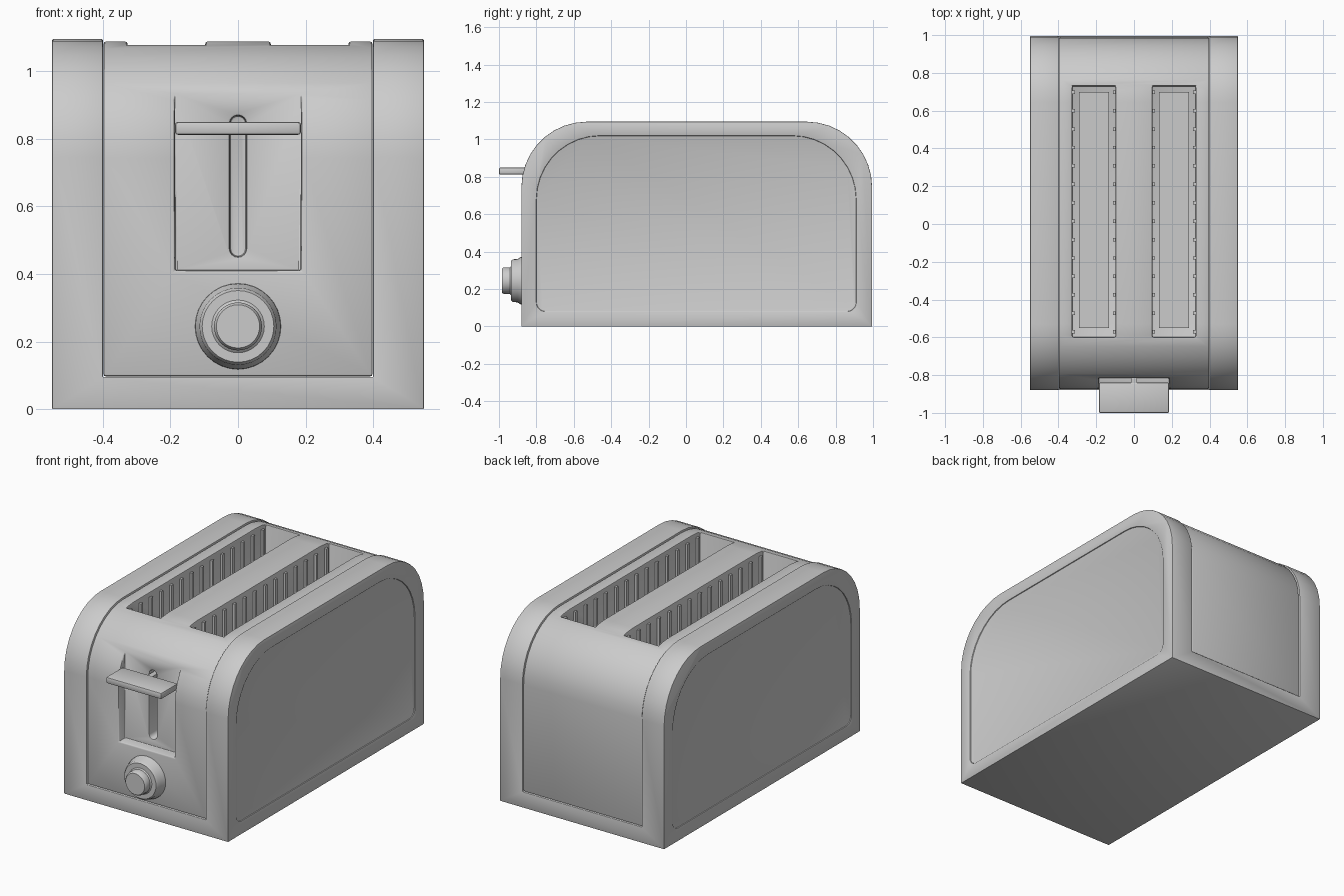
import bpy, math
from math import sin, cos, pi

if "Cube" in bpy.data.objects:
    bpy.data.objects.remove(bpy.data.objects["Cube"])


def finish(ob, bevel=0.0, segs=2):
    bpy.ops.object.select_all(action='DESELECT')
    bpy.context.view_layer.objects.active = ob
    ob.select_set(True)
    if bevel:
        m = ob.modifiers.new("bevel", 'BEVEL')
        m.width, m.segments = bevel, segs
        m.limit_method, m.angle_limit = 'ANGLE', math.radians(40)
        bpy.ops.object.modifier_apply(modifier=m.name)
    bpy.ops.object.shade_smooth_by_angle(angle=math.radians(35))
    return ob


def mesh_object(name, verts, faces):
    me = bpy.data.meshes.new(name)
    me.from_pydata(verts, [], faces)
    ob = bpy.data.objects.new(name, me)
    bpy.context.collection.objects.link(ob)
    return ob


def extrude(name, x0, x1, outline):
    """Extrude a counter-clockwise (y, z) outline from x0 to x1."""
    n = len(outline)
    verts = [(x, y, z) for x in (x0, x1) for y, z in outline]
    faces = [tuple(reversed(range(n))), tuple(range(n, 2 * n))]
    faces += [(i, (i + 1) % n, n + (i + 1) % n, n + i) for i in range(n)]
    return mesh_object(name, verts, faces)


def box(name, x0, x1, y0, y1, z0, z1):
    return extrude(name, x0, x1, [(y0, z0), (y1, z0), (y1, z1), (y0, z1)])


def bread_outline(y0, y1, z0, z1, r, rb=0.0, n=9):
    """Rectangle with large rounded top corners and small bottom ones."""
    pts = []
    for cy, cz, rad, start in ((y0 + rb, z0 + rb, rb, pi), (y1 - rb, z0 + rb, rb, 1.5 * pi),
                               (y1 - r, z1 - r, r, 0), (y0 + r, z1 - r, r, pi / 2)):
        k = n if rad else 0
        for i in range(k + 1):
            a = start + (pi / 2 * i / k if k else 0)
            pts.append((cy + rad * cos(a), cz + rad * sin(a)))
    return pts


def cut(ob, cutter):
    bpy.context.view_layer.objects.active = ob
    m = ob.modifiers.new("cut", 'BOOLEAN')
    m.operation, m.object, m.solver = 'DIFFERENCE', cutter, 'EXACT'
    bpy.ops.object.modifier_apply(modifier=m.name)
    bpy.data.objects.remove(cutter)


# Outer frame: two side shells joined by a base
frame = extrude("side_frame", -0.55, 0.55, bread_outline(-0.88, 0.995, 0, 1.095, 0.35))
cut(frame, box("cutter", -0.40, 0.40, -2, 2, 0.095, 2))
for s in (-1, 1):
    a, b = sorted((s * 0.544, s * 0.7))
    cut(frame, extrude("cutter", a, b, bread_outline(-0.80, 0.91, 0.08, 1.02, 0.34, 0.05)))
finish(frame, 0.012)

# Centre body with bread slots, lever recess and lever slit
body = extrude("centre_body", -0.398, 0.398, bread_outline(-0.874, 0.99, 0.097, 1.088, 0.345))
for cx in (-0.212, 0.212):
    cut(body, box("cutter", cx - 0.115, cx + 0.115, -0.60, 0.73, 0.25, 2))
cut(body, box("cutter", -0.187, 0.187, -1.5, -0.815, 0.41, 0.94))
slit = [(0.024 * cos(pi * i / 8), 0.845 + 0.024 * sin(pi * i / 8)) for i in range(9)]
slit += [(-x, 1.32 - z) for x, z in slit]
k = len(slit)
cutter = mesh_object("cutter", [(x, y, z) for y in (-1.0, -0.72) for x, z in slit],
                     [tuple(range(k)), tuple(reversed(range(k, 2 * k)))] +
                     [(i, k + i, k + (i + 1) % k, (i + 1) % k) for i in range(k)])
cut(body, cutter)
finish(body, 0.007)

# Guide ribs and crumb floor in each slot
for cx, side in ((-0.212, "left"), (0.212, "right")):
    box(side + "_slot_floor", cx - 0.08, cx + 0.08, -0.55, 0.70, 0.24, 0.27)
    for i in range(14):
        y = -0.57 + i * 0.0975
        for s in (-1, 1):
            a, b = sorted((cx + s * 0.117, cx + s * 0.101))
            box(side + "_slot_rib", a, b, y - 0.009, y + 0.009, 0.25, 1.06)

# Lever
finish(box("lever_handle", -0.186, 0.186, -1.0, -0.84, 0.812, 0.85), 0.008)
box("lever_stem", -0.016, 0.016, -0.85, -0.73, 0.816, 0.846)

# Browning knob, turned around the y axis
profile = [(0.128, -0.865), (0.126, -0.885), (0.116, -0.90), (0.114, -0.925), (0.106, -0.936),
           (0.078, -0.936), (0.071, -0.942), (0.071, -0.975), (0.064, -0.985)]
n, rows = 32, len(profile)
verts = [(r * cos(2 * pi * i / n), y, 0.245 + r * sin(2 * pi * i / n))
         for r, y in profile for i in range(n)]
faces = [(j * n + i, j * n + (i + 1) % n, (j + 1) * n + (i + 1) % n, (j + 1) * n + i)
         for j in range(rows - 1) for i in range(n)]
faces += [tuple(reversed(range(n))), tuple(range((rows - 1) * n, rows * n))]
finish(mesh_object("browning_knob", verts, faces))
